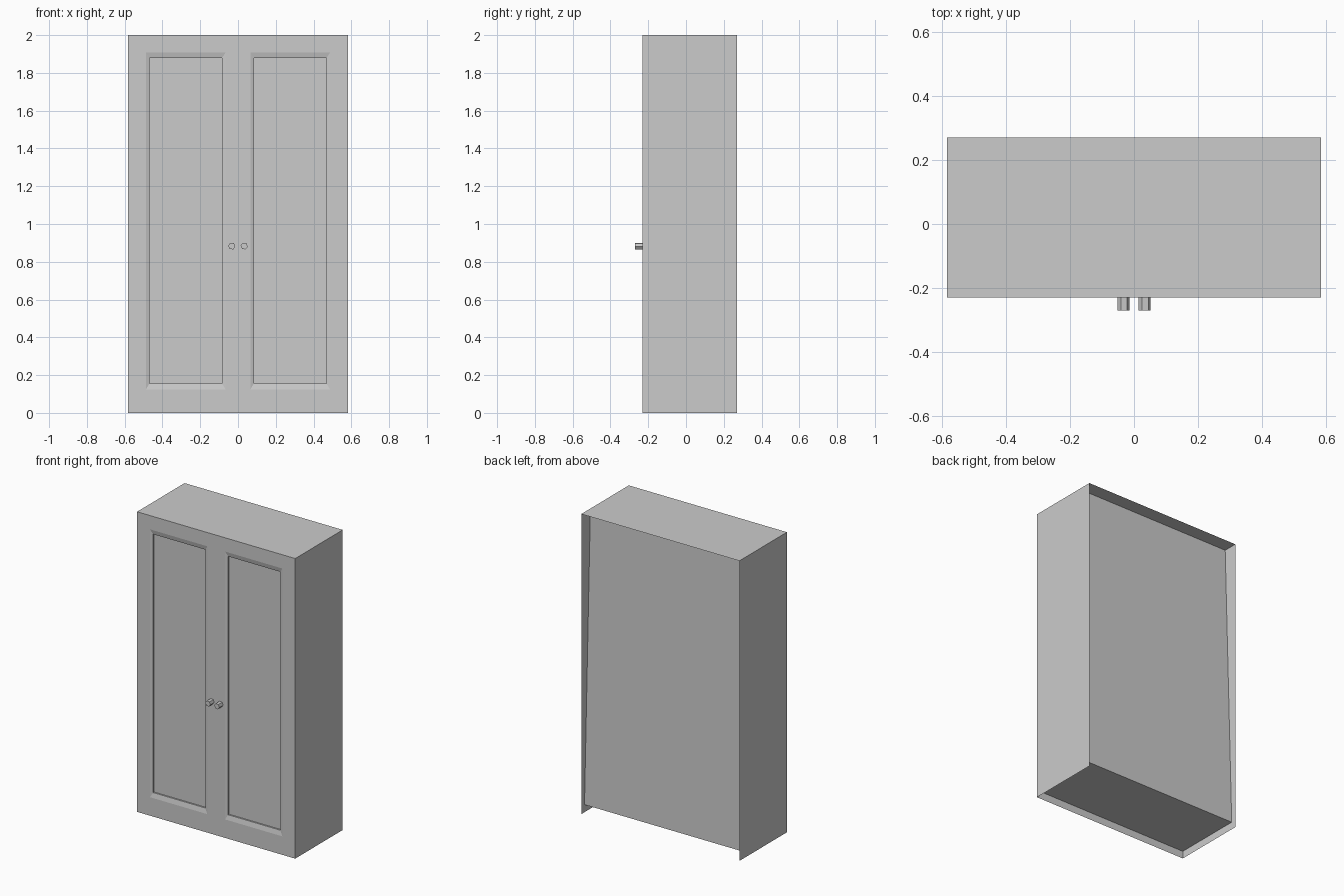
import bpy, bmesh, math
from mathutils import Matrix

if "Cube" in bpy.data.objects:
    bpy.data.objects.remove(bpy.data.objects["Cube"])

W, FRONT, BACK, H = 0.583, -0.23, 0.27, 2.0
PANEL_Y, PANEL_FOOT_Y, FLOOR_Z = 0.174, 0.236, 0.05


def make_object(name, bm):
    bmesh.ops.remove_doubles(bm, verts=bm.verts, dist=1e-5)
    mesh = bpy.data.meshes.new(name)
    bm.to_mesh(mesh)
    bm.free()
    obj = bpy.data.objects.new(name, mesh)
    bpy.context.collection.objects.link(obj)
    return obj


def face(bm, *pts):
    return bm.faces.new([bm.verts.new(p) for p in pts])


def rect(x0, x1, z0, z1, y):
    return [(x0, y, z0), (x1, y, z0), (x1, y, z1), (x0, y, z1)]


# Carcass: thin sides and top, with recessed leaning back and raised floor
bm = bmesh.new()
face(bm, (W, FRONT, 0), (W, BACK, 0), (W, BACK, H), (W, FRONT, H))
face(bm, (-W, BACK, 0), (-W, FRONT, 0), (-W, FRONT, H), (-W, BACK, H))
face(bm, (-W, FRONT, H), (W, FRONT, H), (W, BACK, H), (-W, BACK, H))
face(bm, (W, PANEL_FOOT_Y, FLOOR_Z), (-W, PANEL_FOOT_Y, FLOOR_Z),
     (-W, PANEL_Y, H), (W, PANEL_Y, H))
face(bm, (-W, PANEL_FOOT_Y, FLOOR_Z), (W, PANEL_FOOT_Y, FLOOR_Z),
     (W, FRONT, FLOOR_Z), (-W, FRONT, FLOOR_Z))
make_object("wardrobe_carcass", bm)

# Front: flat frame around two door panels with a shallow bevel and a step
bm = bmesh.new()
xs = [-W, -0.488, -0.065, 0.065, 0.488, W]
zs = [0, 0.123, 1.908, H]
for i in range(5):
    for j in range(3):
        x0, x1, z0, z1 = xs[i], xs[i + 1], zs[j], zs[j + 1]
        if not (i in (1, 3) and j == 1):
            face(bm, *rect(x0, x1, z0, z1, FRONT))
            continue
        inner = (x0 + 0.019, x1 - 0.02, z0 + 0.033, z1 - 0.03)
        rings = [rect(x0, x1, z0, z1, FRONT),
                 rect(*inner, FRONT + 0.007),
                 rect(*inner, FRONT + 0.017)]
        for a, b in zip(rings, rings[1:]):
            for k in range(4):
                n = (k + 1) % 4
                face(bm, a[k], a[n], b[n], b[k])
        face(bm, *rings[-1])
# Merge the coplanar frame cells into clean surfaces
bmesh.ops.remove_doubles(bm, verts=bm.verts, dist=1e-5)
bmesh.ops.dissolve_limit(bm, angle_limit=0.01, verts=bm.verts, edges=bm.edges)
make_object("door_front", bm)

# Six-sided knobs
for side, name in ((-1, "left_knob"), (1, "right_knob")):
    bm = bmesh.new()
    bmesh.ops.create_cone(
        bm, cap_ends=True, segments=6, radius1=0.019, radius2=0.019, depth=0.044,
        matrix=Matrix.Translation((side * 0.033, FRONT - 0.018, 0.883))
        @ Matrix.Rotation(math.pi / 2, 4, 'X') @ Matrix.Rotation(math.pi / 8, 4, 'Z'))
    make_object(name, bm)
